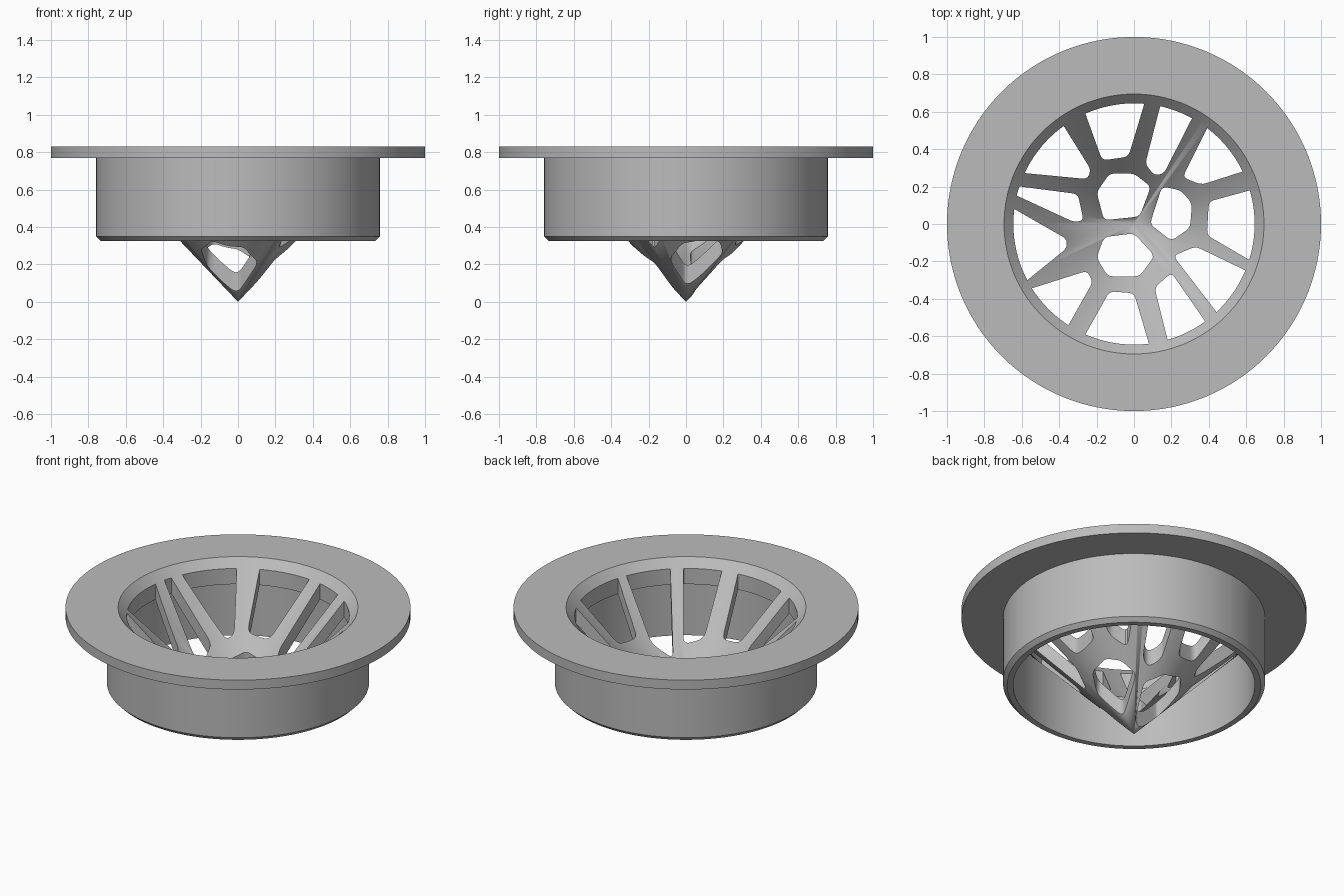
import bpy, bmesh
from math import atan2, cos, sin, pi
from mathutils import Vector

old = bpy.data.objects.get("Cube")
if old:
    bpy.data.objects.remove(old, do_unlink=True)

HOLE_R = 0.645   # outer limit of the openings
SEGMENTS = 128

grey = bpy.data.materials.new("plain grey")
grey.use_nodes = True
grey.diffuse_color = (0.5, 0.5, 0.5, 1)
grey.node_tree.nodes["Principled BSDF"].inputs["Base Color"].default_value = (0.5, 0.5, 0.5, 1)


def make_object(name, bm):
    bmesh.ops.recalc_face_normals(bm, faces=bm.faces)
    mesh = bpy.data.meshes.new(name)
    bm.to_mesh(mesh)
    bm.free()
    mesh.materials.append(grey)
    obj = bpy.data.objects.new(name, mesh)
    bpy.context.collection.objects.link(obj)
    return obj


def lathe(name, profile):
    """Spin a profile that starts and ends on the axis into a solid."""
    bm = bmesh.new()
    verts = [bm.verts.new((r, 0, z)) for r, z in profile]
    edges = [bm.edges.new(pair) for pair in zip(verts, verts[1:])]
    bmesh.ops.spin(bm, geom=verts + edges, axis=(0, 0, 1), cent=(0, 0, 0),
                   angle=2 * pi, steps=SEGMENTS, use_merge=True)
    bmesh.ops.remove_doubles(bm, verts=bm.verts, dist=0.0001)
    return make_object(name, bm)


def rounded(points, keep=(), radius=0.028):
    """Round the polygon corners, except those listed in keep."""
    pts = [Vector(p) for p in points]
    out = []
    for i, p in enumerate(pts):
        if i in keep:
            out.append(p)
            continue
        a, b = pts[i - 1] - p, pts[(i + 1) % len(pts)] - p
        a = a.normalized() * min(radius, a.length * 0.4)
        b = b.normalized() * min(radius, b.length * 0.4)
        for t in (0, 0.33, 0.67, 1):
            out.append(p + a * (1 - t) ** 2 + b * t ** 2)
    return out


def rim_hole(start, end, inner):
    """Outline with an arc along the rim and straight sides inward."""
    a, b = atan2(start[1], start[0]), atan2(end[1], end[0])
    span = (b - a + pi) % (2 * pi) - pi
    arc = [(HOLE_R * cos(a + span * i / 10), HOLE_R * sin(a + span * i / 10))
           for i in range(11)]
    return rounded(arc + inner, keep=range(11))


def add_prism(bm, outline):
    lower = [bm.verts.new((p.x, p.y, -0.2)) for p in outline]
    upper = [bm.verts.new((p.x, p.y, 1.1)) for p in outline]
    bm.faces.new(lower)
    bm.faces.new(upper)
    n = len(outline)
    for i in range(n):
        j = (i + 1) % n
        bm.faces.new((lower[i], lower[j], upper[j], upper[i]))


# Flange, collar and conical basket in one turned solid
strainer = lathe("drain_strainer", [
    (0, 0), (0.70, 0.735), (0.70, 0.325), (0.735, 0.325), (0.76, 0.35),
    (0.76, 0.77), (1, 0.77), (1, 0.83), (0.695, 0.83), (0, 0.1)])

# Three openings around the tip
center_holes = [
    [(-.13, .27), (0, .27), (.09, .20), (.03, .04), (-.16, .02), (-.20, .17)],
    [(-.16, -.07), (0, -.05), (.11, -.17), (.03, -.28), (-.14, -.28), (-.20, -.18)],
    [(.15, .20), (.25, .18), (.31, .11), (.30, -.02), (.20, -.09), (.085, 0)],
]

# Openings between the outer struts: rim start, rim end, inner corners
outer_holes = [
    ((-.26, .59), (.055, .64), [(-.03, .36), (-.17, .34)]),
    ((.14, .63), (.31, .565), [(.16, .27), (.11, .26), (.06, .32)]),
    ((.39, .51), (.58, .28), [(.36, .21), (.26, .25)]),
    ((.62, .18), (.61, -.19), [(.39, -.06), (.40, .12)]),
    ((.60, -.25), (.44, -.47), [(.21, -.17), (.33, -.12)]),
    ((.38, -.52), (.18, -.62), [(.11, -.34), (.20, -.26)]),
    ((.08, -.64), (-.26, -.59), [(-.13, -.36), (0, -.37)]),
    ((-.35, -.54), (-.54, -.34), [(-.25, -.25), (-.22, -.31)]),
    ((-.57, -.30), (-.64, .08), [(-.36, -.08), (-.36, -.13)]),
    ((-.62, .15), (-.61, .20), [(-.30, .16), (-.27, .02), (-.32, .01)]),
    ((-.58, .27), (-.38, .53), [(-.23, .29), (-.25, .24)]),
]

bm = bmesh.new()
for hole in center_holes:
    add_prism(bm, rounded(hole))
for hole in outer_holes:
    add_prism(bm, rim_hole(*hole))
cutter = make_object("opening_cutter", bm)
cutter.hide_render = True

# Cut the openings straight down through the basket
cut = strainer.modifiers.new("openings", 'BOOLEAN')
cut.operation = 'DIFFERENCE'
cut.solver = 'EXACT'
cut.object = cutter
bpy.ops.object.select_all(action='DESELECT')
bpy.context.view_layer.objects.active = strainer
strainer.select_set(True)
bpy.ops.object.modifier_apply(modifier=cut.name)
bpy.data.objects.remove(cutter, do_unlink=True)
bpy.ops.object.shade_smooth_by_angle(angle=0.5)
